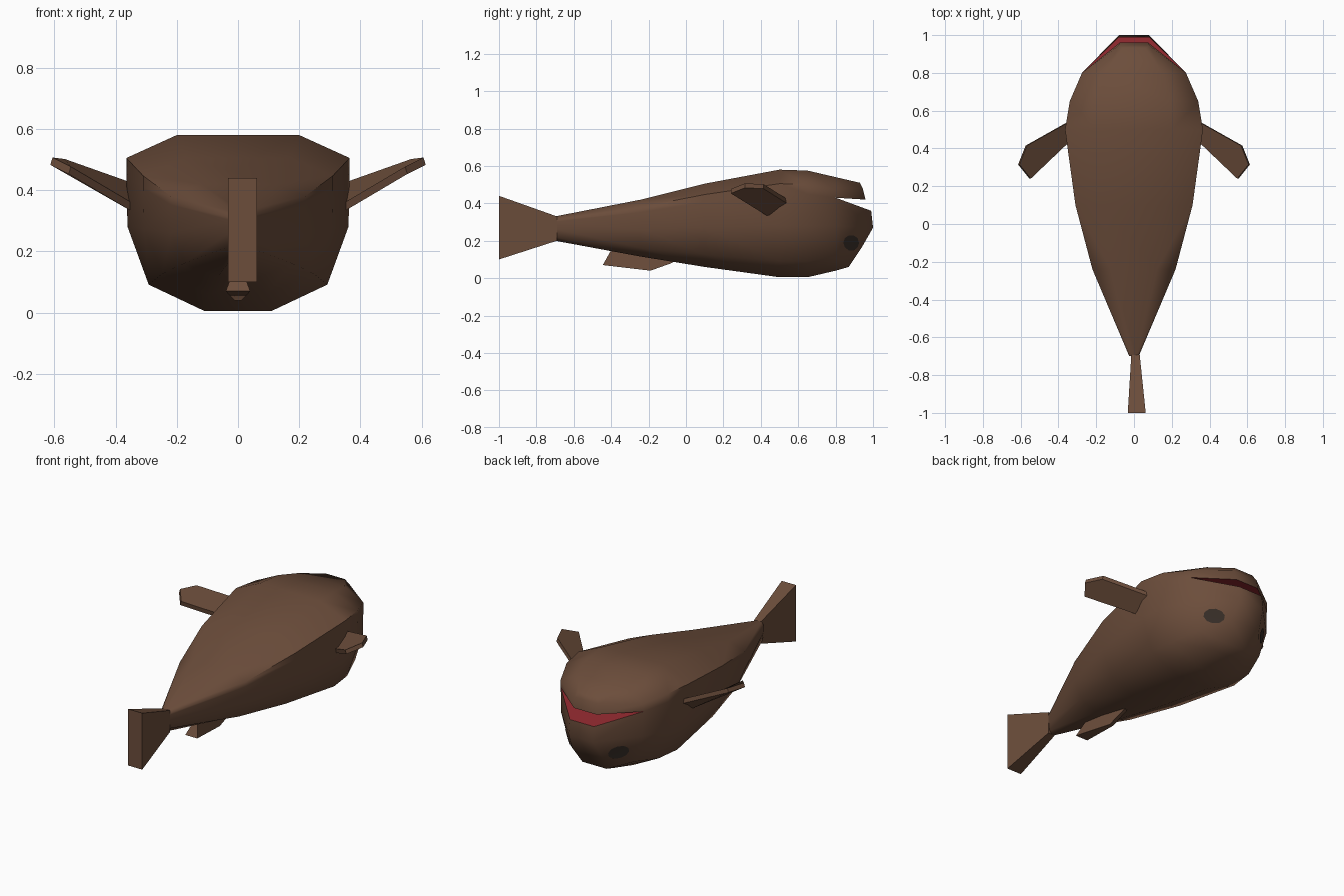
import bpy, bmesh, math
from mathutils import Vector
from mathutils.bvhtree import BVHTree

if "Cube" in bpy.data.objects:
    bpy.data.objects.remove(bpy.data.objects["Cube"])


def material(name, col):
    m = bpy.data.materials.new(name)
    m.diffuse_color = (*col, 1)
    m.use_nodes = True
    m.node_tree.nodes["Principled BSDF"].inputs["Base Color"].default_value = m.diffuse_color
    return m


BROWN = material("brown skin", (0.15, 0.075, 0.044))
RED = material("mouth red", (0.25, 0.02, 0.025))
DARK = material("eye dark", (0.035, 0.025, 0.019))


def finish(name, bm, mats, angle=60):
    bmesh.ops.recalc_face_normals(bm, faces=bm.faces)
    me = bpy.data.meshes.new(name)
    bm.to_mesh(me)
    bm.free()
    for m in mats:
        me.materials.append(m)
    ob = bpy.data.objects.new(name, me)
    bpy.context.collection.objects.link(ob)
    bpy.ops.object.select_all(action='DESELECT')
    ob.select_set(True)
    bpy.context.view_layer.objects.active = ob
    bpy.ops.object.shade_smooth_by_angle(angle=math.radians(angle))
    return ob


# Body: right-hand half sections (top, shoulder, upper lip, lower lip, cheek, low, belly)
def section(y, w, zt, zb):
    shape = [(.55, 1), (1, .87), (1, .78), (1, .78), (.99, .48), (.8, .15), (.3, 0)]
    return [Vector((fx * w, y, zb + fz * (zt - zb))) for fx, fz in shape]


rings = [section(*r) for r in [
    (-.70, .025, .33, .20), (-.24, .22, .42, .115), (.10, .31, .505, .06),
    (.50, .365, .58, .005), (.65, .34, .575, .005), (.80, .275, .54, .04)]]
# Snout: upper jaw points, then lower jaw points
rings.append([Vector(p) for p in [
    (.06, .93, .51), (.08, .945, .48), (.075, .96, .42),
    (.08, .99, .36), (.08, 1.0, .27), (.10, .94, .165), (.08, .87, .06)]])

bm = bmesh.new()
R = [[bm.verts.new(p) for p in r] for r in rings]
L = [[bm.verts.new((-p.x, p.y, p.z)) for p in r] for r in rings]
last = len(rings) - 1
for i in range(last):
    for side in (R, L):
        for j in (0, 1, 3, 4, 5):
            bm.faces.new((side[i][j], side[i][j + 1], side[i + 1][j + 1], side[i + 1][j]))
    for j in (0, 6):
        bm.faces.new((R[i][j], L[i][j], L[i + 1][j], R[i + 1][j]))
# end caps, jaw by jaw
for k in (0, last):
    for j in (0, 1, 3, 4, 5):
        bm.faces.new((R[k][j], R[k][j + 1], L[k][j + 1], L[k][j]))
# red mouth roof and floor
for j in (2, 3):
    f = bm.faces.new((R[last - 1][j], L[last - 1][j], L[last][j], R[last][j]))
    f.material_index = 1
bmesh.ops.remove_doubles(bm, verts=bm.verts, dist=0.0005)
bmesh.ops.recalc_face_normals(bm, faces=bm.faces)
tree = BVHTree.FromBMesh(bm)
finish("body", bm, [BROWN, RED])

# Eyes: thin discs laid on the cheeks
for s, label in ((1, "right"), (-1, "left")):
    bm = bmesh.new()
    pts = []
    for k in range(11):
        a = 2 * math.pi * k / 10
        r = 0 if k == 10 else .042
        o = Vector((s, .88 + r * math.cos(a), .19 + r * math.sin(a)))
        hit, n, _, _ = tree.ray_cast(o, Vector((-s, 0, 0)))
        pts.append(bm.verts.new(hit + n * .005))
    for k in range(10):
        bm.faces.new((pts[10], pts[k], pts[(k + 1) % 10]))
    finish(label + " eye", bm, [DARK])


def loft(name, loops, angle=40):
    bm = bmesh.new()
    vs = [[bm.verts.new(p) for p in lp] for lp in loops]
    n = len(vs[0])
    for a, b in zip(vs, vs[1:]):
        for j in range(n):
            bm.faces.new((a[j], a[(j + 1) % n], b[(j + 1) % n], b[j]))
    bm.faces.new(vs[0])
    bm.faces.new(vs[-1])
    return finish(name, bm, [BROWN], angle)


# Tail: flaring upright blade
def rect(y, x0, x1, z0, z1):
    return [(x0, y, z0), (x1, y, z0), (x1, y, z1), (x0, y, z1)]


loft("tail", [rect(-.69, -.014, .03, .20, .33), rect(-1, -.033, .062, .10, .44)])

# Small belly fin
profile = [(-.40, .15, .01), (-.445, .07, .04), (-.19, .04, .012), (-.07, .083, .01), (-.1, .15, .01)]
loft("belly_fin", [[(s * w, y, z) for y, z, w in profile] for s in (-1, 1)])

# Side fins: swept-back raised paddles
paddle = [(.33, .55, .405), (.33, .45, .335), (.55, .24, .465), (.61, .315, .495), (.57, .415, .49)]
for s, label in ((1, "right"), (-1, "left")):
    loft(label + "_side_fin", [[(s * (x - d * .3), y, z + d) for x, y, z in paddle] for d in (-.012, .012)])
